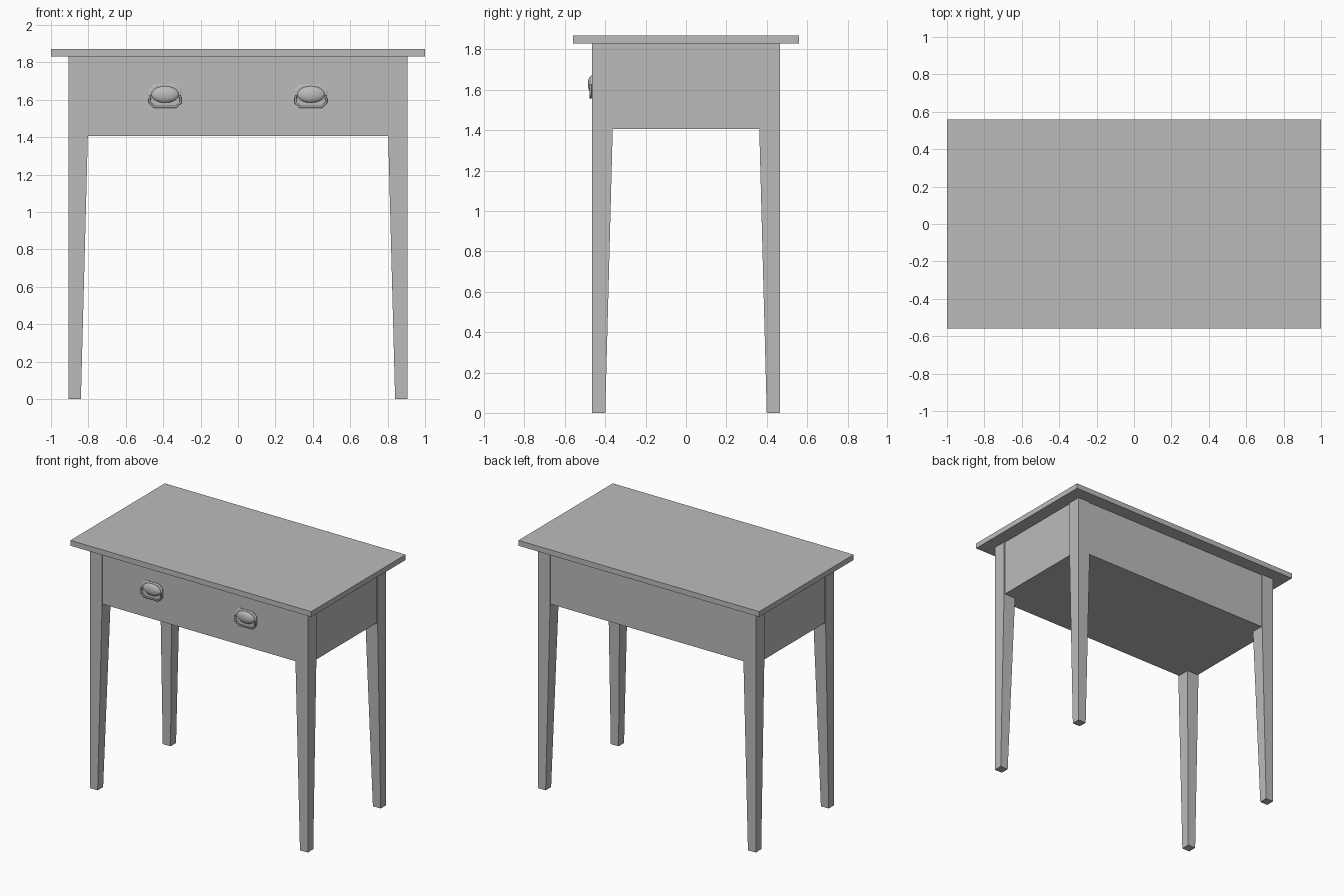
import bpy, bmesh
from mathutils import Matrix, Vector

cube = bpy.data.objects.get("Cube")
if cube:
    bpy.data.objects.remove(cube, do_unlink=True)

grey = bpy.data.materials.new("plain_grey")
grey.use_nodes = True
grey.diffuse_color = (0.5, 0.5, 0.5, 1)
grey.node_tree.nodes["Principled BSDF"].inputs["Base Color"].default_value = (0.5, 0.5, 0.5, 1)


def finish(name, bm, smooth=False):
    bmesh.ops.recalc_face_normals(bm, faces=bm.faces)
    mesh = bpy.data.meshes.new(name)
    bm.to_mesh(mesh)
    bm.free()
    mesh.materials.append(grey)
    for poly in mesh.polygons:
        poly.use_smooth = smooth
    obj = bpy.data.objects.new(name, mesh)
    bpy.context.collection.objects.link(obj)
    return obj


def loft(name, rings, smooth=False):
    """Skin a stack of equal-length point rings and cap both ends."""
    bm = bmesh.new()
    loops = [[bm.verts.new(p) for p in ring] for ring in rings]
    n = len(loops[0])
    for a, b in zip(loops, loops[1:]):
        for i in range(n):
            j = (i + 1) % n
            bm.faces.new((a[i], a[j], b[j], b[i]))
    bm.faces.new(loops[0])
    bm.faces.new(loops[-1])
    return finish(name, bm, smooth)


def rect(x0, x1, y0, y1, z):
    return [(x0, y0, z), (x1, y0, z), (x1, y1, z), (x0, y1, z)]


def box(name, hx, hy, z0, z1):
    return loft(name, [rect(-hx, hx, -hy, hy, z) for z in (z0, z1)])


TOP, UNDER, APRON = 1.87, 1.83, 1.405
LEG_X, LEG_Y, PANEL_Y = 0.905, 0.465, 0.458

# Table top and closed drawer case
box("table_top", 1.0, 0.56, UNDER, TOP)
box("drawer_case", 0.898, PANEL_Y, APRON, UNDER)

# Legs: outer faces upright, inner faces tapering below the case
for sx, side in ((1, "left"), (-1, "right")):
    for sy, end in ((-1, "front"), (1, "back")):
        rings = []
        for width, z in ((0.065, 0), (0.102, APRON), (0.102, UNDER)):
            rings.append(rect(sx * (LEG_X - width), sx * LEG_X,
                              sy * (LEG_Y - width), sy * LEG_Y, z))
        loft(f"{end}_{side}_leg", rings)


# Drawer pulls: clipped-corner plate, domed cup and hanging bail
def octagon(cx, cz, hx, hz, clip, y):
    pts = [(hx, hz - clip), (hx - clip, hz), (clip - hx, hz), (-hx, hz - clip),
           (-hx, clip - hz), (clip - hx, -hz), (hx - clip, -hz), (hx, clip - hz)]
    return [(cx + x, y, cz + z) for x, z in pts]


def pull(cx, side):
    cz = 1.62
    loft(f"{side}_pull_plate", [
        octagon(cx, cz, 0.088, 0.062, 0.03, -PANEL_Y + 0.004),
        octagon(cx, cz, 0.088, 0.062, 0.03, -PANEL_Y - 0.004),
        octagon(cx, cz, 0.08, 0.055, 0.027, -PANEL_Y - 0.008)])

    bm = bmesh.new()
    bmesh.ops.create_uvsphere(bm, u_segments=32, v_segments=16, radius=1)
    bmesh.ops.transform(bm, verts=bm.verts, matrix=Matrix.Translation(
        (cx, -PANEL_Y - 0.004, cz + 0.008)) @ Matrix.Diagonal((0.074, 0.024, 0.045, 1)))
    finish(f"{side}_pull_cup", bm, True)

    path = [(-0.08, 1.625), (-0.083, 1.585), (-0.058, 1.561)]
    path += [(-x, z) for x, z in reversed(path)]
    curve = bpy.data.curves.new(f"{side}_pull_bail", "CURVE")
    curve.dimensions = "3D"
    curve.bevel_depth = 0.006
    curve.bevel_resolution = 2
    curve.use_fill_caps = True
    spline = curve.splines.new("POLY")
    spline.points.add(len(path) - 1)
    for point, (x, z) in zip(spline.points, path):
        point.co = (cx + x, -PANEL_Y - 0.014, z, 1)
    curve.materials.append(grey)
    bail = bpy.data.objects.new(f"{side}_pull_bail", curve)
    bpy.context.collection.objects.link(bail)


pull(0.39, "left")
pull(-0.39, "right")
